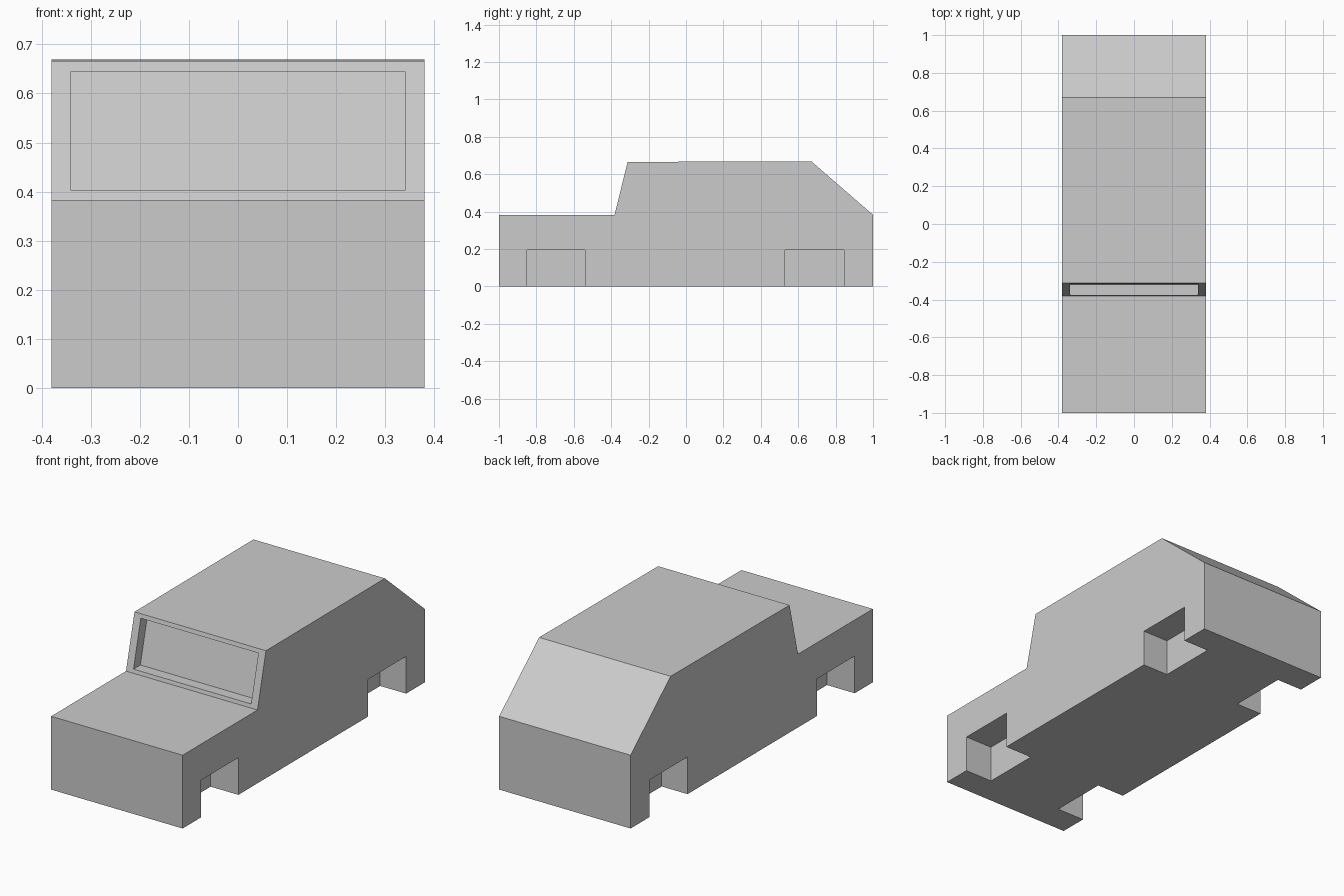
import bpy
import bmesh

if "Cube" in bpy.data.objects:
    bpy.data.objects.remove(bpy.data.objects["Cube"])


def prism(name, profile, x0, x1):
    """Extrude a (y, z) profile from x0 to x1."""
    bm = bmesh.new()
    face = bm.faces.new([bm.verts.new((x0, y, z)) for y, z in profile])
    ext = bmesh.ops.extrude_face_region(bm, geom=[face])
    verts = [g for g in ext["geom"] if isinstance(g, bmesh.types.BMVert)]
    bmesh.ops.translate(bm, verts=verts, vec=(x1 - x0, 0, 0))
    bmesh.ops.recalc_face_normals(bm, faces=bm.faces)
    mesh = bpy.data.meshes.new(name)
    bm.to_mesh(mesh)
    bm.free()
    obj = bpy.data.objects.new(name, mesh)
    bpy.context.collection.objects.link(obj)
    return obj


def cut(target, cutter):
    """Subtract the cutter, apply, and remove it."""
    cutter.hide_render = True
    mod = target.modifiers.new("cut", "BOOLEAN")
    mod.operation = "DIFFERENCE"
    mod.solver = "EXACT"
    mod.object = cutter
    bpy.context.view_layer.objects.active = target
    bpy.ops.object.modifier_apply(modifier=mod.name)
    bpy.data.objects.remove(cutter)


HALF = 0.38

# Car body: side silhouette with bonnet, cabin and sloped rear
body = prism("car_body", [(-1, 0), (-1, 0.383), (-0.382, 0.383), (-0.312, 0.666),
                          (0.67, 0.669), (1, 0.383), (1, 0)], -HALF, HALF)

# Recessed windscreen, parallel to the sloped cabin front
cut(body, prism("windscreen_cutter", [(-0.6, 0.402), (-0.32, 0.402),
                                      (-0.26, 0.645), (-0.6, 0.645)], -0.34, 0.34))

# Square wheel wells on both sides
for y0, y1, depth in ((-0.85, -0.54, 0.16), (0.53, 0.845, 0.15)):
    for side in (-1, 1):
        profile = [(y0, -0.1), (y1, -0.1), (y1, 0.194), (y0, 0.194)]
        cut(body, prism("wheel_well_cutter", profile,
                        side * (HALF - depth), side * (HALF + 0.1)))
